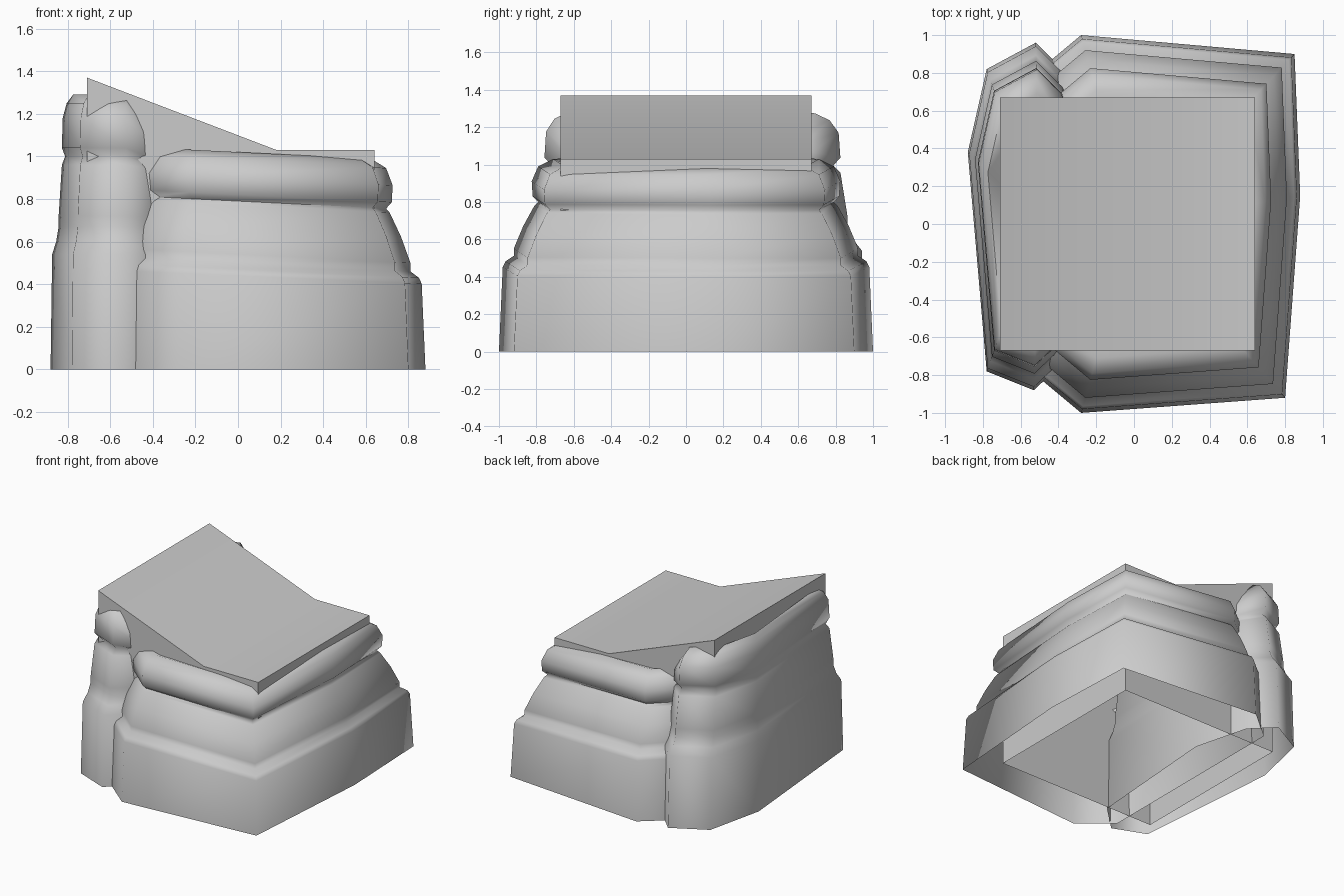
import bpy, bmesh
from math import radians

if "Cube" in bpy.data.objects:
    bpy.data.objects.remove(bpy.data.objects["Cube"])


def finish(name, bm, smooth):
    bmesh.ops.recalc_face_normals(bm, faces=bm.faces)
    me = bpy.data.meshes.new(name)
    bm.to_mesh(me)
    bm.free()
    ob = bpy.data.objects.new(name, me)
    bpy.context.collection.objects.link(ob)
    bpy.ops.object.select_all(action='DESELECT')
    ob.select_set(True)
    bpy.context.view_layer.objects.active = ob
    bpy.ops.object.shade_smooth_by_angle(angle=radians(smooth))
    return ob


def tiered_shell(name, outline, profile, cx, tilt):
    """Open shell: the outline is scaled about (cx, 0) at each profile level."""
    bm = bmesh.new()
    rings = []
    for s, z in profile:
        ring = []
        for x, y in outline:
            px = cx + (x - cx) * s
            ring.append(bm.verts.new((px, y * s, tilt(px, z))))
        rings.append(ring)
    n = len(outline)
    for a, b in zip(rings, rings[1:]):
        for i in range(n):
            j = (i + 1) % n
            bm.faces.new((a[i], a[j], b[j], b[i]))
    return finish(name, bm, 85)


# Wide lower shell with three ledges
tiered_shell(
    "wide_tiers",
    [(-0.28, -1.0), (0.80, -0.92), (0.88, 0.15), (0.85, 0.90),
     (-0.28, 1.0), (-0.52, 0.80), (-0.52, -0.80)],
    [(1, 0), (0.98, 0.44), (0.965, 0.47), (0.92, 0.50), (0.92, 0.54),
     (0.87, 0.66), (0.81, 0.77), (0.79, 0.79), (0.82, 0.82), (0.825, 0.90),
     (0.79, 0.98), (0.71, 1.02), (0.55, 0.97)],
    0.0, lambda x, z: z - 0.05 * x * min(1, z / 0.5))

# Taller narrow shell on the left
tiered_shell(
    "tall_tiers",
    [(-0.53, -0.88), (-0.78, -0.78), (-0.88, 0.38), (-0.78, 0.82),
     (-0.52, 0.96), (-0.36, 0.80), (-0.25, 0.38), (-0.33, -0.69)],
    [(1, 0), (0.98, 0.54), (0.93, 0.60), (0.90, 0.67), (0.90, 0.72),
     (0.86, 0.96), (0.82, 1.0), (0.86, 1.04), (0.85, 1.18),
     (0.80, 1.25), (0.72, 1.29), (0.55, 1.22)],
    -0.5, lambda x, z: z - 2.7 * max(0, x + 0.53) * max(0, z - 0.9))

# Core block with a sloping top, open underneath
bm = bmesh.new()
prof = [(-0.71, 0), (-0.71, 1.37), (0.18, 1.03), (0.64, 1.03), (0.64, 0)]
front = [bm.verts.new((x, -0.67, z)) for x, z in prof]
back = [bm.verts.new((x, 0.67, z)) for x, z in prof]
bm.faces.new(front)
bm.faces.new(back[::-1])
for i in range(4):
    bm.faces.new((front[i], front[i + 1], back[i + 1], back[i]))
finish("sloped_core", bm, 30)
